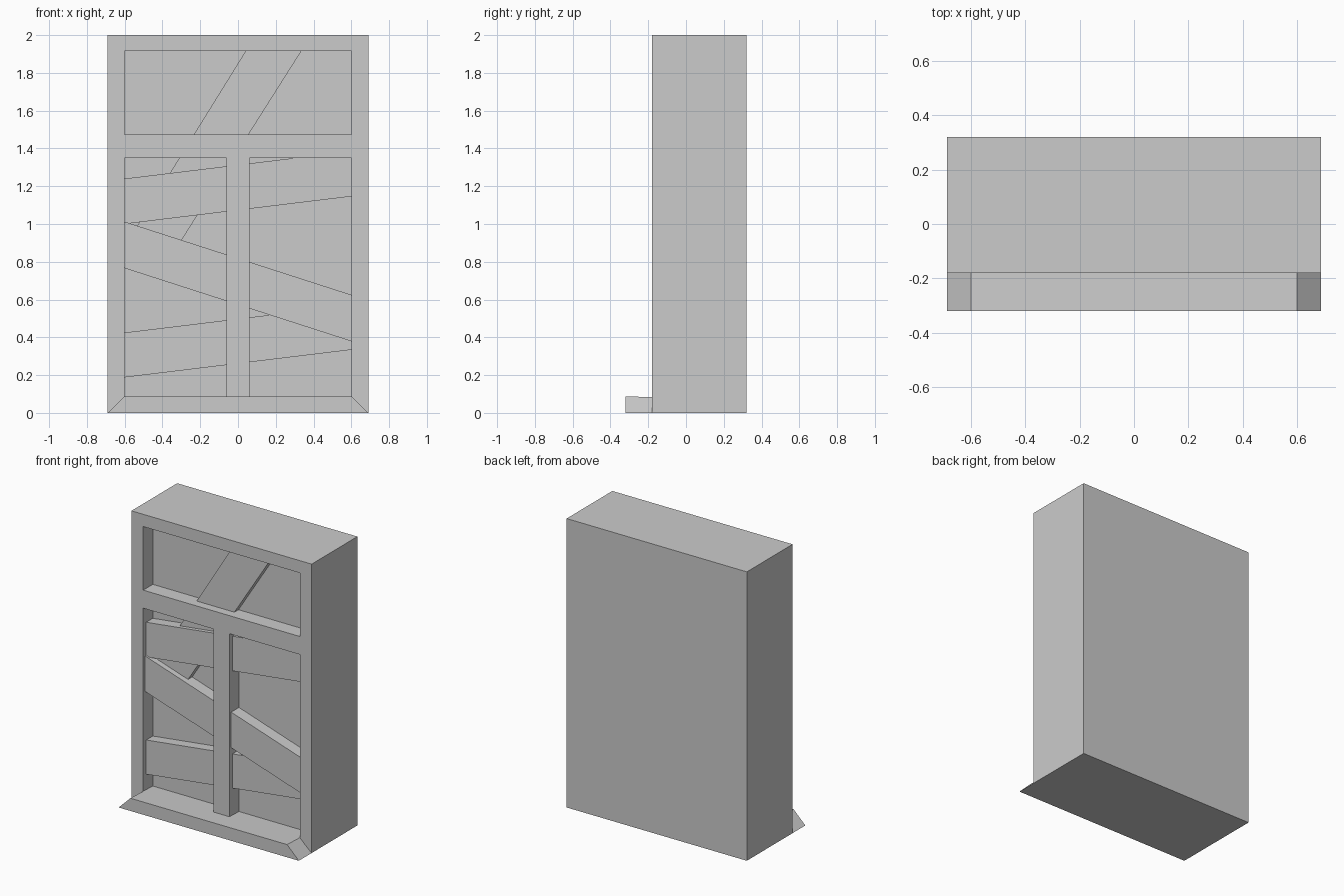
import bpy, bmesh

if "Cube" in bpy.data.objects:
    bpy.data.objects.remove(bpy.data.objects["Cube"])

W, IN = 0.69, 0.60            # outer / opening half width
FRONT, BACK, PANEL = -0.18, 0.32, -0.075
TOP, FLOOR = 1.915, 0.075     # opening top / bottom


def make_object(name, bm):
    bmesh.ops.recalc_face_normals(bm, faces=bm.faces)
    me = bpy.data.meshes.new(name)
    bm.to_mesh(me)
    bm.free()
    ob = bpy.data.objects.new(name, me)
    bpy.context.collection.objects.link(ob)
    return ob


def loft(name, front, back, back_cap=True):
    """Solid between two matching loops of 3D points."""
    bm = bmesh.new()
    a = [bm.verts.new(p) for p in front]
    b = [bm.verts.new(p) for p in back]
    bm.faces.new(a)
    bm.faces.new(b)
    for i in range(len(a)):
        j = (i + 1) % len(a)
        bm.faces.new((a[i], a[j], b[j], b[i]))
    return make_object(name, bm)


def slab(name, outline, y0, y1=PANEL):
    """Extrude an x-z outline along y."""
    return loft(name, [(x, y0, z) for x, z in outline],
                [(x, y1, z) for x, z in outline])


def plank(name, left, right, width, y0):
    """Board crossing the opening, cut vertically at both ends."""
    return slab(name, [(-IN, left - width), (IN, right - width),
                       (IN, right), (-IN, left)], y0)


# body with recessed front
bm = bmesh.new()


def ring(y, x, z0, z1):
    return [bm.verts.new(p) for p in
            ((-x, y, z0), (x, y, z0), (x, y, z1), (-x, y, z1))]


loops = [ring(BACK, W, 0, 2), ring(FRONT, W, 0, 2),
         ring(FRONT, IN, FLOOR, TOP), ring(PANEL, IN, FLOOR, TOP)]
for a, b in zip(loops, loops[1:]):
    for i in range(4):
        j = (i + 1) % 4
        bm.faces.new((a[i], a[j], b[j], b[i]))
bm.faces.new(loops[0])
bm.faces.new(loops[-1])
make_object("window_frame", bm)

# projecting sill with mitred ends, its top running into the recess
loft("window_sill",
     [(-W, -0.32, 0), (W, -0.32, 0), (IN, -0.32, 0.088), (-IN, -0.32, 0.088)],
     [(-W, FRONT, 0), (W, FRONT, 0), (IN, PANEL, 0.079), (-IN, PANEL, 0.079)])

# crossbar and mullion
slab("crossbar", [(-IN, 1.35), (IN, 1.35), (IN, 1.475), (-IN, 1.475)], FRONT)
slab("mullion", [(-0.06, 0.08), (0.06, 0.08), (0.06, 1.35), (-0.06, 1.35)], FRONT)

# boards nailed across the opening
plank("upper_board", 1.24, 1.386, 0.24, -0.147)
plank("lower_board", 0.425, 0.571, 0.237, -0.147)
plank("diagonal_board", 1.012, 0.625, 0.246, -0.16)
slab("steep_board", [(-0.54, 0.98), (-0.33, 0.865), (0.335, TOP), (0.04, TOP)], -0.12)
